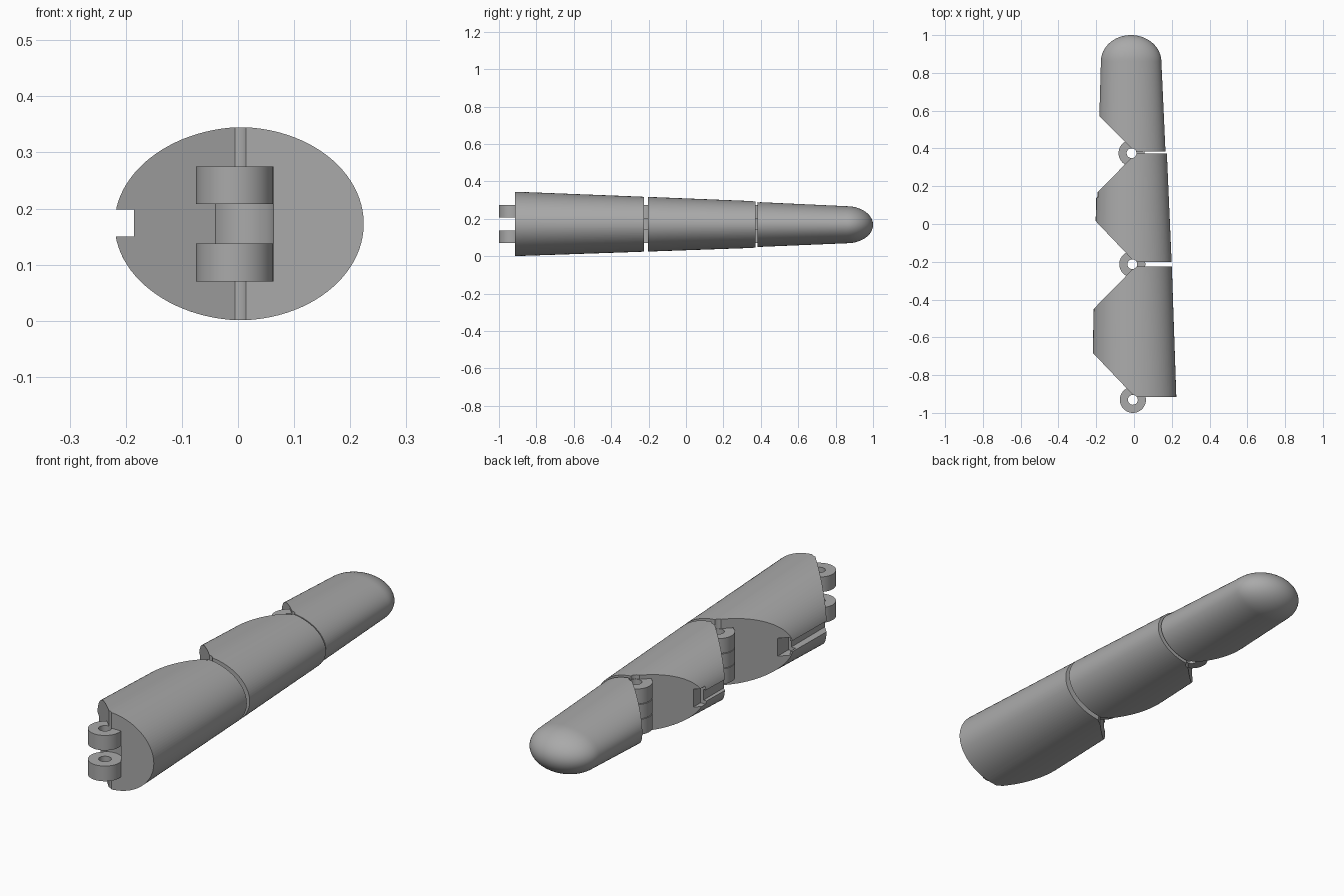
import bpy, bmesh, math

if "Cube" in bpy.data.objects:
    bpy.data.objects.remove(bpy.data.objects["Cube"], do_unlink=True)

grey = bpy.data.materials.new("light_grey")
grey.use_nodes = True
grey.diffuse_color = (0.4, 0.4, 0.4, 1)
grey.node_tree.nodes["Principled BSDF"].inputs["Base Color"].default_value = (0.4, 0.4, 0.4, 1)

MID = 0.173            # height of the finger axis
LUG_R, HOLE_R = 0.069, 0.026
LOW, CENTRE, HIGH = (0.07, 0.138), (0.138, 0.208), (0.208, 0.275)


def finish(name, bm):
    bmesh.ops.recalc_face_normals(bm, faces=bm.faces)
    mesh = bpy.data.meshes.new(name)
    bm.to_mesh(mesh)
    bm.free()
    mesh.materials.append(grey)
    ob = bpy.data.objects.new(name, mesh)
    bpy.context.collection.objects.link(ob)
    return ob


def prism(name, outline, z0, z1):
    bm = bmesh.new()
    face = bm.faces.new([bm.verts.new((x, y, z0)) for x, y in outline])
    grown = bmesh.ops.extrude_face_region(bm, geom=[face])["geom"]
    bmesh.ops.translate(bm, vec=(0, 0, z1 - z0),
                        verts=[v for v in grown if isinstance(v, bmesh.types.BMVert)])
    return finish(name, bm)


def cylinder(name, centre, r, z0, z1, n=48):
    angles = [2 * math.pi * i / n for i in range(n)]
    return prism(name, [(centre[0] + r * math.cos(a), centre[1] + r * math.sin(a))
                        for a in angles], z0, z1)


def box(name, x0, x1, y0, y1, z0, z1):
    return prism(name, [(x0, y0), (x1, y0), (x1, y1), (x0, y1)], z0, z1)


def combine(target, tool, operation):
    mod = target.modifiers.new("shape", 'BOOLEAN')
    mod.operation, mod.solver, mod.object = operation, 'EXACT', tool
    bpy.context.view_layer.objects.active = target
    bpy.ops.object.modifier_apply(modifier=mod.name)
    bpy.data.objects.remove(tool, do_unlink=True)


def loft(name, sections, tip=None, n=96):
    """Skin elliptical sections given as (y, half width, half height)."""
    bm = bmesh.new()
    rings = []
    for y, rx, rz in sections:
        cx, cz = -0.0085 * (y + 0.915), MID - 0.0025 * (y + 0.915)
        rings.append([bm.verts.new((cx + rx * math.cos(2 * math.pi * i / n), y,
                                    cz + rz * math.sin(2 * math.pi * i / n)))
                      for i in range(n)])
    for a, b in zip(rings, rings[1:]):
        for i in range(n):
            j = (i + 1) % n
            bm.faces.new((a[i], a[j], b[j], b[i]))
    bm.faces.new(rings[0])
    if tip:
        end = bm.verts.new(tip)
        for i in range(n):
            bm.faces.new((rings[-1][i], rings[-1][(i + 1) % n], end))
    else:
        bm.faces.new(rings[-1])
    return finish(name, bm)


def segment(name, body, y0, y1, front, back=None, slot=None):
    # wedge-cut plan shape, open towards the tip for the last segment
    if back:
        reach = (y1 - y0) / 2.08
        plan = [(0.5, y0), (0.004, y0), (0.004 - reach, y0 + 1.05 * reach),
                (0.008, y1), (0.5, y1)]
    else:
        plan = [(0.5, y0), (0.004, y0), (-0.6, y0 + 0.604), (-0.6, 1.2), (0.5, 1.2)]
    combine(body, prism("plan", plan, -0.2, 0.6), 'INTERSECT')

    # front hinge: clearance for the centre knuckle, then a pair of lugs
    combine(body, cylinder("clearance", front, LUG_R + 0.002, *CENTRE), 'DIFFERENCE')
    for span in (LOW, HIGH):
        combine(body, cylinder("lug", front, LUG_R, *span), 'UNION')
    holes = [front]

    # back hinge: clearances for the next pair of lugs, then the centre knuckle
    if back:
        for z0, z1 in (LOW, HIGH):
            combine(body, cylinder("clearance", back, LUG_R + 0.002, z0 - 0.002, z1 + 0.002),
                    'DIFFERENCE')
        combine(body, cylinder("knuckle", back, LUG_R, 0.141, 0.205), 'UNION')
        holes.append(back)
    for c in holes:
        combine(body, cylinder("pin_hole", c, HOLE_R, -0.2, 0.6), 'DIFFERENCE')

    # tendon groove along the ridge with a wider pocket at its rear end
    if slot:
        combine(body, box("groove", -0.4, -0.185, y0, y1, 0.15, 0.198), 'DIFFERENCE')
        combine(body, box("pocket", -0.205, -0.17, slot - 0.03, slot + 0.06, 0.134, 0.214),
                'DIFFERENCE')

    bpy.ops.object.select_all(action='DESELECT')
    body.select_set(True)
    bpy.context.view_layer.objects.active = body
    bpy.ops.object.shade_smooth_by_angle(angle=math.radians(30))


JOINTS = [(-0.006, -0.931), (-0.009, -0.213), (-0.013, 0.375)]

base = loft("base_segment", [(-0.95, 0.225, 0.1735), (-0.2, 0.2055, 0.146)])
segment("base_segment", base, -0.915, -0.224, JOINTS[0], JOINTS[1], slot=-0.45)

middle = loft("middle_segment", [(-0.25, 0.207, 0.148), (0.4, 0.184, 0.1235)])
segment("middle_segment", middle, -0.202, 0.372, JOINTS[1], JOINTS[2], slot=0.17)

# fingertip: tapered body closed by a rounded dome
dome = [(0.86 + 0.14 * math.sin(t), 0.16 * math.cos(t), 0.099 * math.cos(t))
        for t in (math.pi / 2 * k / 16 for k in range(16))]
tip = loft("tip_segment", [(0.35, 0.179, 0.1215)] + dome, tip=(-0.0163, 1.0, 0.168))
segment("tip_segment", tip, 0.383, 1.0, JOINTS[2])
